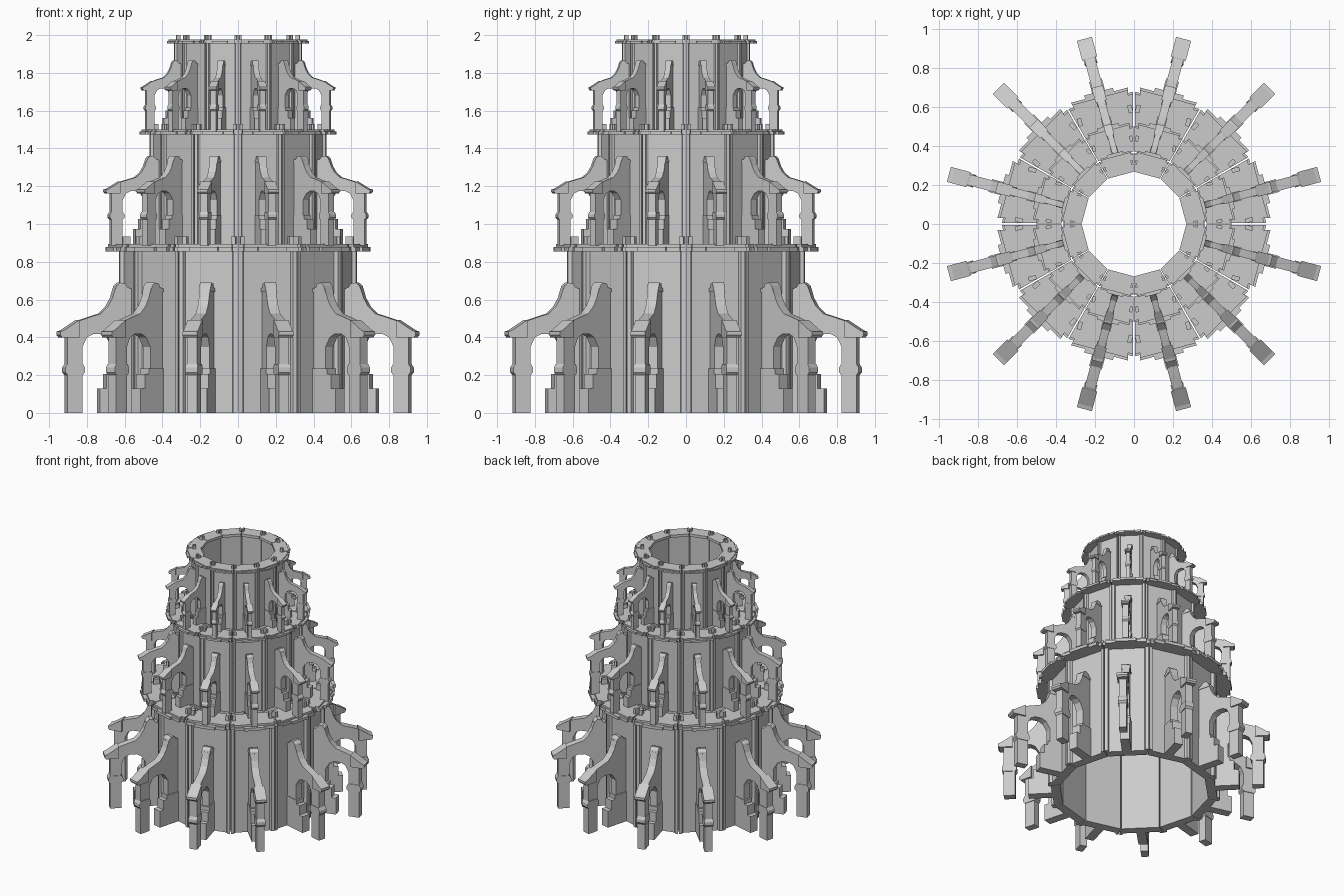
import bpy, bmesh, math
from mathutils import Matrix

if "Cube" in bpy.data.objects:
    bpy.data.objects.remove(bpy.data.objects["Cube"])

N = 12
T = math.tan(math.pi / N)          # half-angle of one segment
GAP = 0.004                        # half the joint between segments


def extrude(bm, base, vec, xf):
    """Closed prism from a 3D outline."""
    a = [bm.verts.new(xf @ Matrix.Translation(p).translation) for p in base]
    b = [bm.verts.new(xf @ Matrix.Translation([p[i] + vec[i] for i in range(3)]).translation)
         for p in base]
    bm.faces.new(a)
    bm.faces.new(b)
    n = len(a)
    for i in range(n):
        bm.faces.new((a[i], a[(i + 1) % n], b[(i + 1) % n], b[i]))


def plan(half, z0, z1):
    """Plan outline (radius, half width), mirrored and extruded upward."""
    pts = [(u, v, z0) for u, v in half] + [(u, -v, z0) for u, v in reversed(half)]
    return pts, (0, 0, z1 - z0)


def side(profile, width):
    """Side outline (radius, height), extruded tangentially."""
    return [(r, -width / 2, z) for r, z in profile], (0, width, 0)


def box(r0, r1, v0, v1, z0, z1):
    return [(r0, v0, z0), (r1, v0, z0), (r1, v1, z0), (r0, v1, z0)], (0, 0, z1 - z0)


def edge(u, inset=GAP):
    return (u, u * T - inset)


def ring(name, prisms, sxy, sz, floor):
    """Repeat the prisms around the tower, scaled for one tier."""
    bm = bmesh.new()
    for k in range(N):
        xf = (Matrix.Translation((0, 0, floor)) @ Matrix.Diagonal((sxy, sxy, sz, 1))
              @ Matrix.Rotation(math.radians(15 + 30 * k), 4, 'Z'))
        for base, vec in prisms:
            extrude(bm, base, vec, xf)
    bmesh.ops.recalc_face_normals(bm, faces=bm.faces)
    me = bpy.data.meshes.new(name)
    bm.to_mesh(me)
    bm.free()
    bpy.context.collection.objects.link(bpy.data.objects.new(name, me))


# Wall panel with ribs beside each joint
wall = [plan([edge(0.515), edge(0.598), edge(0.598, 0.026), edge(0.58, 0.03)], 0, 0.862)]

# Two-layer flange with stepped outer edge, and small blocks at the joints
flange = [
    plan([edge(0.475), edge(0.645), edge(0.645, 0.03), edge(0.672, 0.032),
          (0.672, 0.075), (0.69, 0.075)], 0.855, 0.878),
    plan([edge(0.475), edge(0.635), edge(0.635, 0.03), edge(0.66, 0.032)], 0.878, 0.893),
]
for s in (1, -1):
    for r0, r1 in ((0.545, 0.585),):
        a, b = sorted((s * (r0 * T - 0.026), s * (r0 * T - GAP)))
        flange.append(box(r0, r1, a, b, 0.885, 0.935))

# Flying buttress: arched arm, cap, peak, pillar band, stepped foot
arm = [(0.57, 0), (0.685, 0), (0.685, 0.35), (0.715, 0.4), (0.75, 0.418), (0.80, 0.418),
       (0.835, 0.4), (0.86, 0.35), (0.86, 0), (0.943, 0), (0.943, 0.41), (0.96, 0.43),
       (0.87, 0.49), (0.81, 0.51), (0.76, 0.525), (0.72, 0.565), (0.695, 0.61),
       (0.68, 0.66), (0.57, 0.65)]
cap = [(0.88, 0.4), (0.975, 0.4), (0.985, 0.412), (0.985, 0.43), (0.965, 0.437), (0.88, 0.492)]
peak = [(0.57, 0.64), (0.685, 0.64), (0.675, 0.672), (0.655, 0.69), (0.625, 0.685), (0.615, 0.665),
        (0.57, 0.65)]
band = [(0.86, 0.2), (0.943, 0.2), (0.955, 0.215), (0.955, 0.24), (0.943, 0.26),
        (0.86, 0.26), (0.848, 0.24), (0.848, 0.215)]
foot = [(0.57, 0), (0.765, 0), (0.765, 0.13), (0.73, 0.13), (0.73, 0.205),
        (0.7, 0.205), (0.7, 0.235), (0.57, 0.235)]
buttress = [side(arm, 0.056), side(cap, 0.08), side(peak, 0.064),
            side(band, 0.066), side(foot, 0.068)]

# Three shrinking tiers: horizontal scale, vertical scale, floor height
for label, sxy, sz, floor in (("lower", 1.02, 1.0, 0.0),
                              ("middle", 0.757, 0.69, 0.885),
                              ("upper", 0.547, 0.545, 1.49)):
    ring(label + "_wall", wall, sxy, sz, floor)
    ring(label + "_flange", flange, sxy, sz, floor)
    # The lower feet reach slightly less far than the scaled wall
    ring(label + "_buttresses", buttress, sxy * 0.98, sz, floor)
